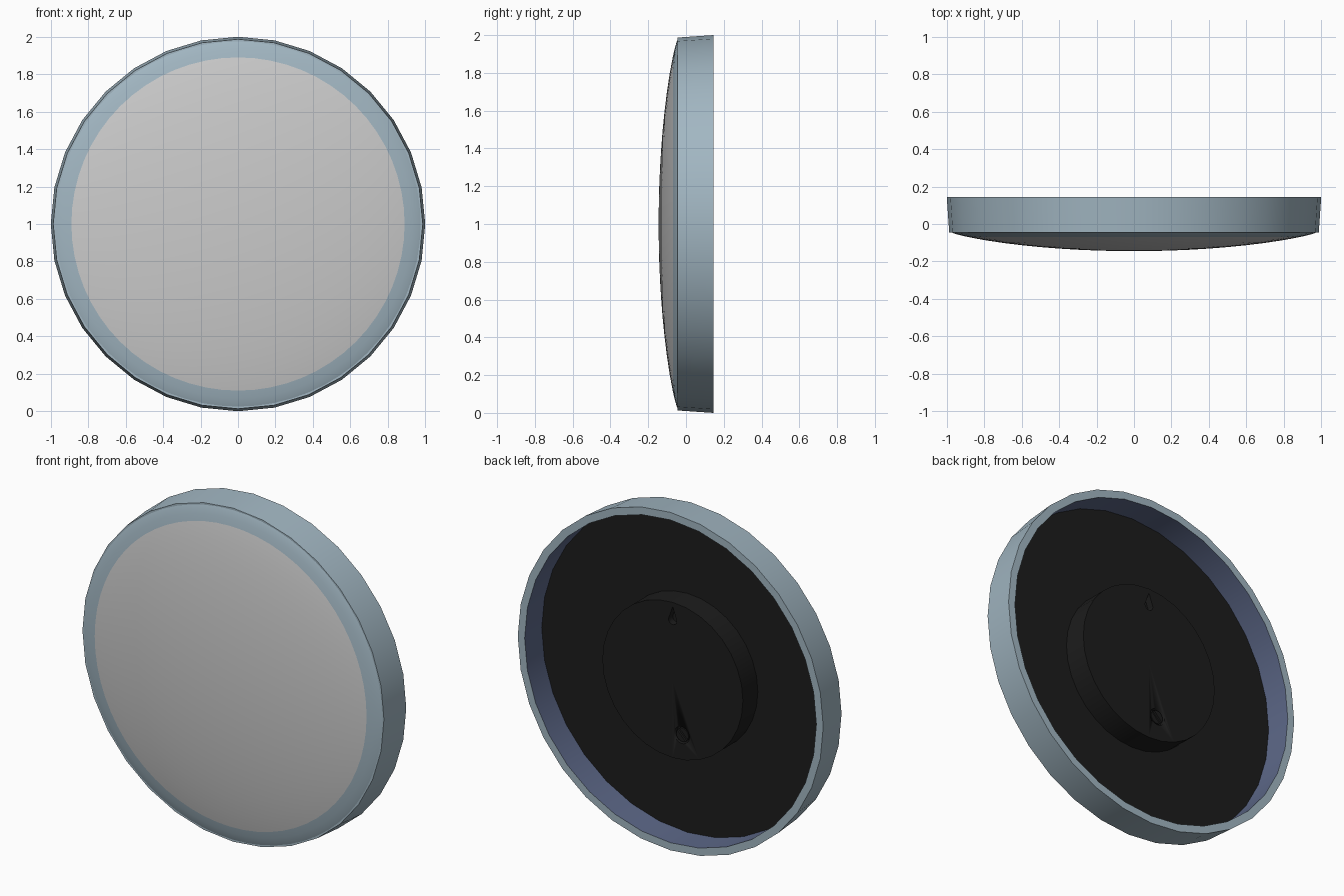
import bpy
import bmesh
import math

old = bpy.data.objects.get("Cube")
if old:
    bpy.data.objects.remove(old, do_unlink=True)

CENTRE_Z = 1.0


def material(name, r, g, b):
    mat = bpy.data.materials.new(name)
    mat.use_nodes = True
    mat.diffuse_color = (r, g, b, 1)
    mat.node_tree.nodes["Principled BSDF"].inputs["Base Color"].default_value = (r, g, b, 1)
    return mat


grey = material("frosted_grey", 0.60, 0.60, 0.60)
blue = material("pale_steel_blue", 0.36, 0.47, 0.54)
navy = material("slate_navy", 0.11, 0.14, 0.25)
black = material("matte_black", 0.012, 0.012, 0.012)


def finish(name, bm, mats, smooth=True):
    bmesh.ops.recalc_face_normals(bm, faces=bm.faces)
    mesh = bpy.data.meshes.new(name)
    bm.to_mesh(mesh)
    bm.free()
    for mat in mats:
        mesh.materials.append(mat)
    obj = bpy.data.objects.new(name, mesh)
    bpy.context.collection.objects.link(obj)
    if smooth:
        bpy.ops.object.select_all(action="DESELECT")
        obj.select_set(True)
        bpy.context.view_layer.objects.active = obj
        bpy.ops.object.shade_smooth_by_angle(angle=math.radians(30))
    return obj


def lathe(name, profile, sides, mats, strip_mats=None, closed=False, x=0, z=CENTRE_Z):
    """Revolve (radius, y) points about an axis along y; one material per strip."""
    bm = bmesh.new()
    rings = []
    for r, y in profile:
        count = sides if r > 0 else 1
        rings.append([bm.verts.new((x + r * math.sin(math.tau * i / sides), y,
                                    z + r * math.cos(math.tau * i / sides)))
                      for i in range(count)])
    pairs = list(zip(rings, rings[1:]))
    if closed:
        pairs.append((rings[-1], rings[0]))
    for strip, (a, b) in enumerate(pairs):
        for i in range(sides):
            j = (i + 1) % sides
            corners = [a[i % len(a)], a[j % len(a)], b[j % len(b)], b[i % len(b)]]
            face = bm.faces.new(list(dict.fromkeys(corners)))
            face.material_index = strip_mats[strip] if strip_mats else 0
    return finish(name, bm, mats)


def prism(name, outline, y0, y1, mat):
    """Extrude an (x, z) outline along y."""
    bm = bmesh.new()
    face = bm.faces.new([bm.verts.new((x, y0, z)) for x, z in outline])
    out = bmesh.ops.extrude_face_region(bm, geom=[face])
    moved = [v for v in out["geom"] if isinstance(v, bmesh.types.BMVert)]
    bmesh.ops.translate(bm, verts=moved, vec=(0, y1 - y0, 0))
    return finish(name, bm, [mat], smooth=False)


def cut(target, cutter):
    mod = target.modifiers.new("cut", "BOOLEAN")
    mod.operation = "DIFFERENCE"
    mod.solver = "EXACT"
    mod.object = cutter
    cutter.hide_render = True
    bpy.context.view_layer.objects.active = target
    # keep the cut first, so smoothing follows it
    target.modifiers.move(len(target.modifiers) - 1, 0)
    bpy.ops.object.modifier_apply(modifier=mod.name)
    bpy.data.objects.remove(cutter, do_unlink=True)


# Outer rim: slightly tapered band with a dark inner wall
lathe("rim_band", [(0.955, 0.145), (1.0, 0.145), (0.987, -0.045), (0.955, -0.045)],
      32, [blue, navy], [0, 0, 0, 1], closed=True)

# Shallow domed diffuser with a coloured border
EDGE = 0.975
radii = [0, 0.1, 0.2, 0.3, 0.4, 0.5, 0.6, 0.7, 0.8, 0.89, 0.93, 0.96, EDGE]
dome = [(r, -0.045 - 0.1 * (1 - (r / EDGE) ** 2) ** 0.8) for r in radii]
strips = [1 if r >= 0.89 else 0 for r in radii[:-1]]
lathe("domed_diffuser", dome, 64, [grey, blue], strips)

# Back plate closing the shell
lathe("back_plate", [(0, -0.015), (0.956, -0.015), (0.956, -0.04), (0, -0.04)], 32, [black])

# Round mounting hub
hub = lathe("mounting_hub", [(0, -0.02), (0.46, -0.02), (0.46, 0.125), (0, 0.125)], 32, [black])

# Teardrop keyhole near the top of the hub
arc = [math.radians(a) for a in range(150, 391, 20)]
keyhole = [(0.027 * math.cos(a), 1.355 + 0.027 * math.sin(a)) for a in arc] + [(0, 1.435)]
cut(hub, prism("keyhole_cutter", keyhole, 0.085, 0.2, black))

# Round screw recess near the bottom, with a slotted screw
SX, SZ = -0.06, 0.69
cut(hub, lathe("recess_cutter", [(0, 0.095), (0.05, 0.095), (0.05, 0.2), (0, 0.2)],
               20, [black], x=SX, z=SZ))
screw = lathe("screw_head", [(0, 0.09), (0.04, 0.09), (0.04, 0.12), (0, 0.12)],
              20, [black], x=SX, z=SZ)
d, w = 0.04, 0.007
slot = [(SX - d - w, SZ - d + w), (SX - d + w, SZ - d - w),
        (SX + d + w, SZ + d - w), (SX + d - w, SZ + d + w)]
cut(screw, prism("slot_cutter", slot, 0.108, 0.2, black))
